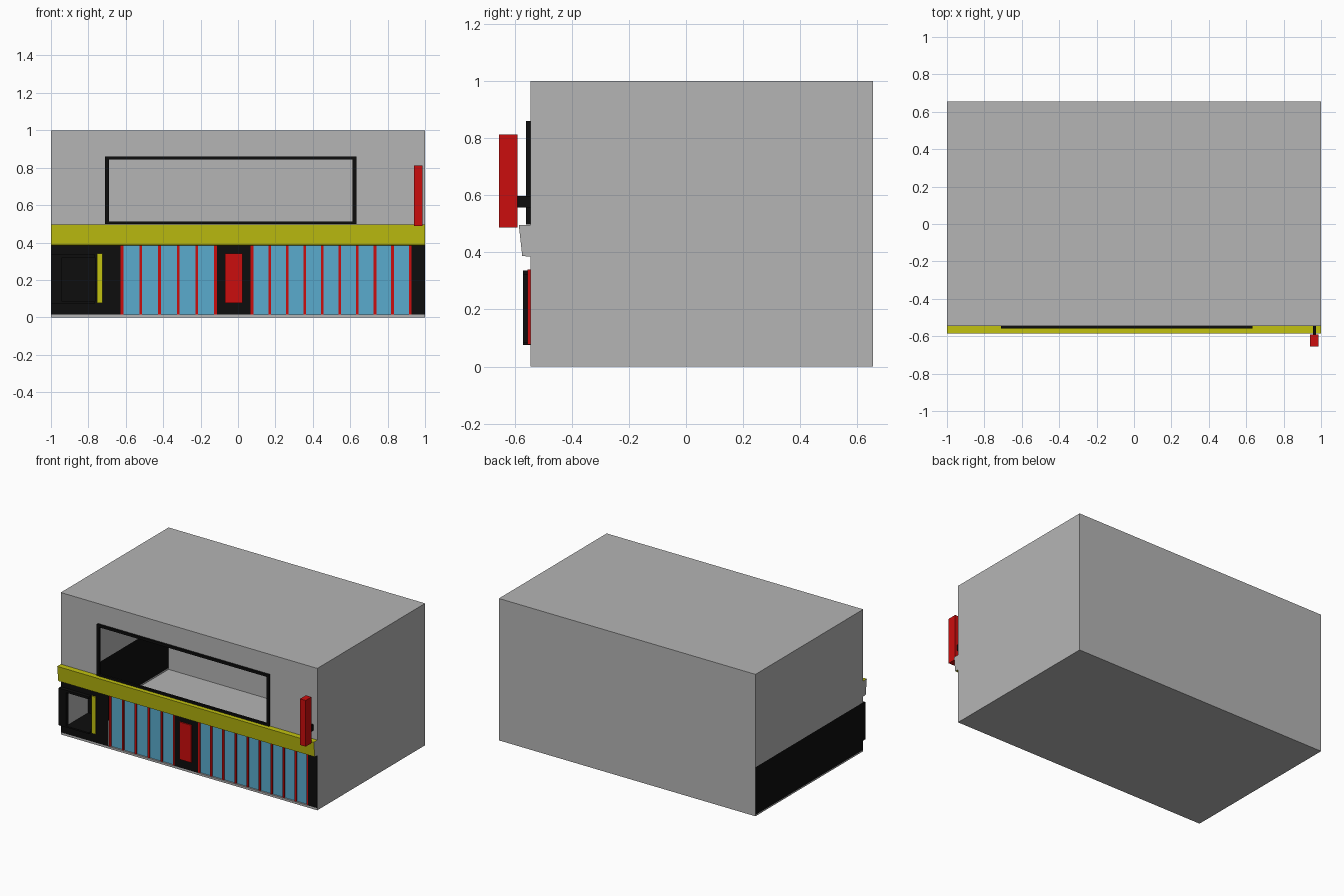
import bpy, bmesh

if "Cube" in bpy.data.objects:
    bpy.data.objects.remove(bpy.data.objects["Cube"])


def material(name, rgb):
    m = bpy.data.materials.new(name)
    m.diffuse_color = (*rgb, 1)
    m.use_nodes = True
    m.node_tree.nodes["Principled BSDF"].inputs["Base Color"].default_value = m.diffuse_color
    return m


GREY = material("grey wall", (0.46, 0.46, 0.46))
BLACK = material("black trim", (0.004, 0.004, 0.004))
YELLOW = material("yellow", (0.54, 0.54, 0.005))
RED = material("red", (0.60, 0.004, 0.004))
BLUE = material("blue glass", (0.10, 0.41, 0.61))


def mesh(name, faces, mats, slots=None):
    """One object from a list of polygons given by their corner points."""
    bm = bmesh.new()
    for i, pts in enumerate(faces):
        f = bm.faces.new([bm.verts.new(p) for p in pts])
        f.material_index = slots[i] if slots else 0
    bmesh.ops.remove_doubles(bm, verts=bm.verts, dist=1e-5)
    me = bpy.data.meshes.new(name)
    bm.to_mesh(me)
    bm.free()
    for m in mats:
        me.materials.append(m)
    ob = bpy.data.objects.new(name, me)
    bpy.context.collection.objects.link(ob)
    return ob


def front_quad(x0, x1, y, z0, z1):
    return [(x0, y, z0), (x1, y, z0), (x1, y, z1), (x0, y, z1)]


def around(x0, x1, z0, z1, a0, a1, b0, b1, y):
    """Front-facing rectangle with a rectangular hole, as four quads."""
    return [front_quad(x0, a0, y, z0, z1), front_quad(a1, x1, y, z0, z1),
            front_quad(a0, a1, y, z0, b0), front_quad(a0, a1, y, b1, z1)]


def box(name, mat, x0, x1, y0, y1, z0, z1):
    bm = bmesh.new()
    bmesh.ops.create_cube(bm, size=1)
    for v in bm.verts:
        v.co = (x1 if v.co.x > 0 else x0, y1 if v.co.y > 0 else y0,
                z1 if v.co.z > 0 else z0)
    me = bpy.data.meshes.new(name)
    bm.to_mesh(me)
    bm.free()
    me.materials.append(mat)
    ob = bpy.data.objects.new(name, me)
    bpy.context.collection.objects.link(ob)
    return ob


F, B = -0.545, 0.655          # front and back wall
SILL, HEAD, SIDE = 0.015, 0.39, 0.345

# Hollow building shell; the lower left wall is black
mesh("building_shell", [
    [(-1, B, 0), (1, B, 0), (1, F, 0), (-1, F, 0)],
    [(-1, F, 1), (1, F, 1), (1, B, 1), (-1, B, 1)],
    [(1, B, 0), (-1, B, 0), (-1, B, 1), (1, B, 1)],
    [(1, F, 0), (1, B, 0), (1, B, 1), (1, F, 1)],
    [(-1, B, SIDE), (-1, F, SIDE), (-1, F, 1), (-1, B, 1)],
    [(-1, B, 0), (-1, F, 0), (-1, F, 0.01), (-1, B, 0.01)],
    [(-1, B, 0.01), (-1, F, 0.01), (-1, F, SIDE), (-1, B, SIDE)],
], [GREY, BLACK], [0] * 6 + [1])

# Upper front wall with its wide opening
mesh("upper_front_wall",
     around(-1, 1, HEAD, 1, -0.69, 0.615, 0.51, 0.845, F), [GREY])

# Black frame round the opening
for side, (x0, x1) in {"left": (-0.71, -0.69), "right": (0.613, 0.633)}.items():
    box("opening_frame_" + side, BLACK, x0, x1, -0.56, F, 0.498, 0.86)
for side, (z0, z1) in {"bottom": (0.498, 0.513), "top": (0.843, 0.86)}.items():
    box("opening_frame_" + side, BLACK, -0.69, 0.613, -0.56, F, z0, z1)

# Sloped yellow canopy with grey ends
prof = [(F, 0.385), (-0.573, 0.387), (-0.585, 0.495), (F, 0.495)]
strips = [[(-1, *p), (1, *p), (1, *q), (-1, *q)] for p, q in zip(prof, prof[1:])]
mesh("canopy", strips + [[(1, *p) for p in reversed(prof)], [(-1, *p) for p in prof]],
     [YELLOW, GREY], [0, 0, 0, 1, 1])

# Grey sill under the shop front
G = F + 0.012                 # glass plane, slightly set back
mesh("sill", [front_quad(-1, 1, F, 0, SILL),
              [(-1, F, SILL), (1, F, SILL), (1, G, SILL), (-1, G, SILL)]], [GREY])

# Glass bays and red mullions
for side, x0, x1, n in (("left", -0.62, -0.12, 5), ("right", 0.075, 0.92, 9)):
    mesh("glass_" + side, [front_quad(x0, x1, G, SILL, HEAD)], [BLUE])
    for i in range(n + 1):
        x = x0 + (x1 - x0) * i / n
        box(f"mullion_{side}_{i}", RED, x - 0.007, x + 0.007, G - 0.008, G, SILL, HEAD)

# Black piers, and the entrance wall with a hole for the recess
box("middle_pier", BLACK, -0.113, 0.068, F, G, SILL, HEAD)
box("right_pier", BLACK, 0.927, 0.999, F, G, SILL, HEAD)
A0, A1, B0, B1 = -0.94, -0.765, 0.085, 0.32
mesh("entrance_wall", around(-1, -0.627, SILL, HEAD, A0, A1, B0, B1, F), [BLACK])

# Raised entrance surround
P = -0.571
x0, x1, z0, z1 = -1, -0.725, 0.075, 0.337
box("entrance_left_jamb", BLACK, x0, A0, P, F, z0, z1)
box("entrance_lintel", BLACK, A0, A1, P, F, B1, z1)
box("entrance_threshold", BLACK, A0, A1, P, F, z0, B0)

# Entrance recess: grey reveals, black back
D = F + 0.22
mesh("entrance_recess", [
    front_quad(A0, A1, D, B0, B1),
    [(A0, F, B0), (A0, D, B0), (A0, D, B1), (A0, F, B1)],
    [(A1, D, B0), (A1, F, B0), (A1, F, B1), (A1, D, B1)],
    [(A0, F, B0), (A1, F, B0), (A1, D, B0), (A0, D, B0)],
    [(A0, D, B1), (A1, D, B1), (A1, F, B1), (A0, F, B1)],
], [BLACK, GREY], [0, 1, 0, 0, 0])

# Coloured plates by the doors
box("yellow_plate", YELLOW, -0.755, -0.725, F - 0.009, F, 0.077, 0.34)
box("red_door_plate", RED, -0.07, 0.023, F - 0.009, F, 0.077, 0.34)

# Projecting blade sign and its bracket
box("blade_sign", RED, 0.942, 0.986, -0.655, -0.59, 0.487, 0.812)
box("sign_bracket", BLACK, 0.956, 0.972, -0.59, F, 0.557, 0.597)
